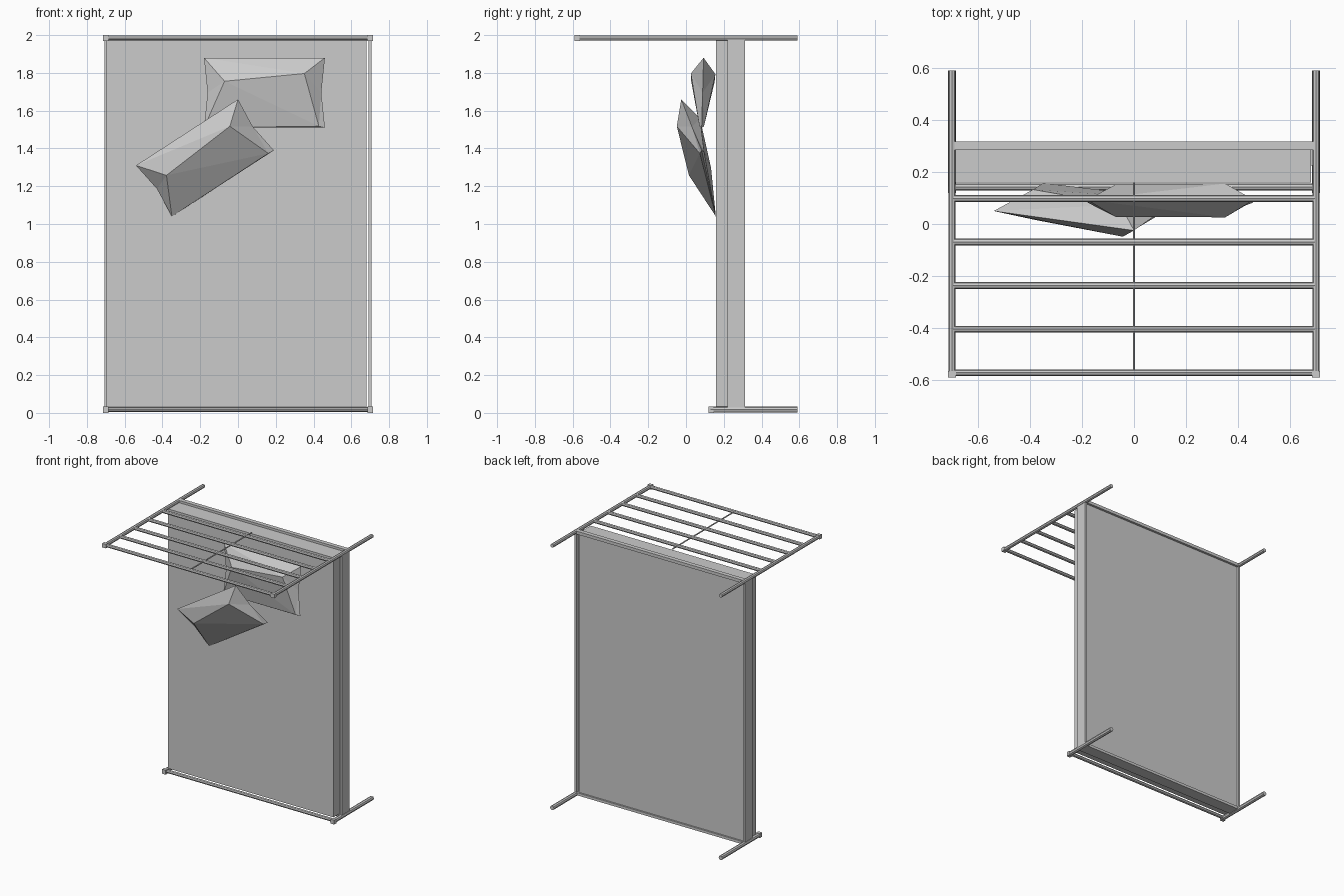
import bpy, bmesh
from mathutils import Vector

if "Cube" in bpy.data.objects:
    bpy.data.objects.remove(bpy.data.objects["Cube"])


def box(name, lo, hi):
    bm = bmesh.new()
    bmesh.ops.create_cube(bm, size=1)
    lo, hi = Vector(lo), Vector(hi)
    for v in bm.verts:
        v.co = (lo + hi) / 2 + Vector([c * s for c, s in zip(v.co, hi - lo)])
    return finish(name, bm)


def bar(name, a, b, r, sides=8):
    a, b = Vector(a), Vector(b)
    bm = bmesh.new()
    bmesh.ops.create_cone(bm, cap_ends=True, segments=sides, radius1=r, radius2=r, depth=(b - a).length)
    rot = (b - a).to_track_quat('Z', 'Y')
    for v in bm.verts:
        v.co = (a + b) / 2 + rot @ v.co
    return finish(name, bm)


def finish(name, bm):
    bmesh.ops.recalc_face_normals(bm, faces=bm.faces)
    me = bpy.data.meshes.new(name)
    bm.to_mesh(me)
    bm.free()
    ob = bpy.data.objects.new(name, me)
    bpy.context.collection.objects.link(ob)
    return ob


def pillow(name, a, b, d):
    # Faceted cushion: pinched rim, two puffed ridge points on each face
    a, b, d = Vector(a), Vector(b), Vector(d)
    U, V = b - a, d - a
    n = U.cross(V).normalized()
    if n.y > 0:
        n = -n
    bm = bmesh.new()

    def p(u, v, w=0):
        return bm.verts.new(a + U * u + V * v + n * w)

    tl, tr, br, bl = p(0, 0), p(1, 0), p(1, 1), p(0, 1)
    ml, mr = p(.03, .5), p(.97, .5)
    for s in (1, -1):
        l, r, k = p(.17, .34, s * .062), p(.83, .23, s * .065), p(.95, .98, s * .012)
        for f in ((tl, tr, r), (tl, r, l), (tl, l, ml), (ml, l, bl), (l, r, k),
                  (l, k, bl), (bl, k, br), (r, tr, mr), (r, mr, k), (k, mr, br)):
            bm.faces.new(f)
    return finish(name, bm)


# Mattress and its surrounding frame
box("mattress", (-.695, .16, .03), (.68, .30, 1.978))
for s, side in ((-1, "left"), (1, "right")):
    x = s * .70
    box(f"{side}_side_rail", (x - .008, .22, .02), (x + .008, .312, 1.98))
    bar(f"{side}_head_post", (x, -.58, 1.985), (x, .59, 1.985), .014)
    bar(f"{side}_foot_post", (x, .13, .017), (x, .59, .017), .016)
    # Small post caps
    box(f"{side}_head_cap", (x - .015, -.59, 1.97), (x + .015, -.565, 2))
    box(f"{side}_foot_cap", (x - .015, .12, 0), (x + .015, .145, .033))

# End rails under the mattress
box("head_end_rail", (-.70, .285, 1.972), (.70, .317, 1.995))
box("foot_end_rail", (-.70, .225, .01), (.70, .312, .03))

# Headboard cross bars and centre rod
for i in range(5):
    y = -.572 + i * .1675
    bar(f"head_cross_bar_{i + 1}", (-.70, y, 1.985), (.70, y, 1.985), .013)
bar("head_centre_rod", (0, -.572, 1.985), (0, .16, 1.985), .005, 6)

# Footboard cross bar
bar("foot_cross_bar", (-.70, .142, .018), (.70, .142, .018), .013)

# Pillows
pillow("straight_pillow", (-.18, .093, 1.88), (.46, .093, 1.88), (-.18, .083, 1.51))
pillow("tilted_pillow", (-.54, .05, 1.31), (0, -.025, 1.66), (-.35, .158, 1.04))
